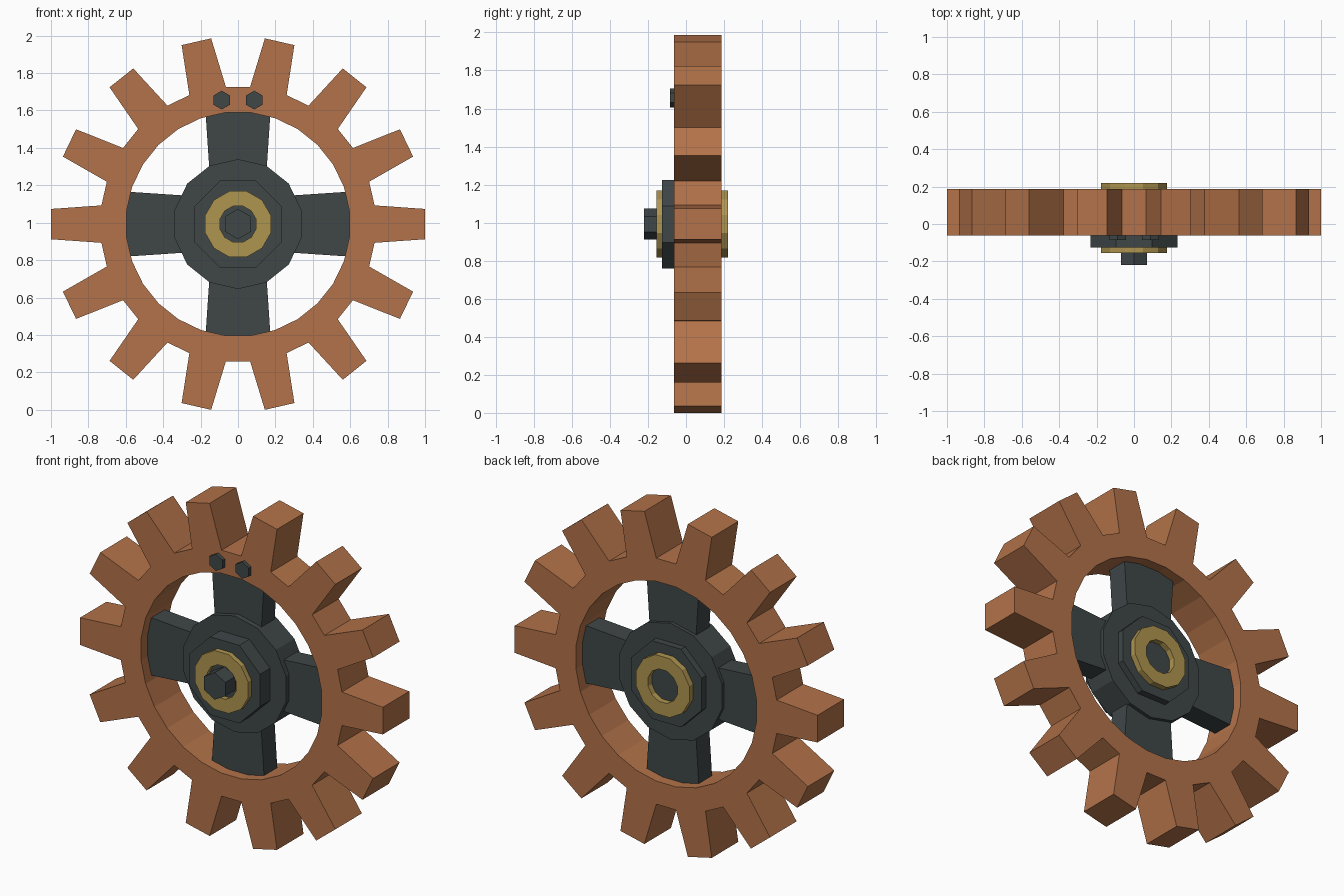
import bpy, bmesh
from math import sin, cos, pi, radians

cube = bpy.data.objects.get("Cube")
if cube:
    bpy.data.objects.remove(cube)

AXIS_Z = 0.9925
TEETH = 14


def material(name, rgb):
    mat = bpy.data.materials.new(name)
    mat.use_nodes = True
    mat.diffuse_color = (*rgb, 1)
    mat.node_tree.nodes["Principled BSDF"].inputs["Base Color"].default_value = (*rgb, 1)
    return mat


copper = material("copper", (0.45, 0.17, 0.067))
iron = material("dark iron", (0.05, 0.062, 0.064))
brass = material("brass", (0.43, 0.30, 0.08))


def ring(sides, radius, offset=0.0):
    """Regular polygon; offset is measured in steps."""
    return [(radius * cos(2 * pi * (i + offset) / sides),
             radius * sin(2 * pi * (i + offset) / sides)) for i in range(sides)]


def finish(name, bm, mat):
    bmesh.ops.recalc_face_normals(bm, faces=bm.faces)
    mesh = bpy.data.meshes.new(name)
    bm.to_mesh(mesh)
    bm.free()
    mesh.materials.append(mat)
    obj = bpy.data.objects.new(name, mesh)
    bpy.context.collection.objects.link(obj)
    return obj


def prism(name, outline, front, back, mat, centre=(0, 0)):
    """Solid plate running from front to back along y."""
    bm = bmesh.new()
    ends = [[bm.verts.new((x + centre[0], y, z + centre[1] + AXIS_Z)) for x, z in outline]
            for y in (front, back)]
    bm.faces.new(ends[0])
    bm.faces.new(ends[1])
    for i in range(len(outline)):
        j = (i + 1) % len(outline)
        bm.faces.new((ends[0][i], ends[0][j], ends[1][j], ends[1][i]))
    return finish(name, bm, mat)


def tube(name, outer, inner, front, back, mat, tips=None):
    """Ring with a matching hole; tips maps an edge index to its tooth tip points."""
    bm = bmesh.new()
    n = len(outer)
    tips = tips or {}

    def layer(points, y):
        return [bm.verts.new((x, y, z + AXIS_Z)) for x, z in points]

    o, h = ([layer(p, y) for y in (front, back)] for p in (outer, inner))
    for i in range(n):
        j = (i + 1) % n
        for k in range(2):
            bm.faces.new((o[k][i], o[k][j], h[k][j], h[k][i]))
        bm.faces.new((h[0][i], h[0][j], h[1][j], h[1][i]))
        # Outer wall, following the tooth where there is one
        paths = [[o[k][i], o[k][j]] for k in range(2)]
        if i in tips:
            paths = [[o[k][i], *layer(tips[i], y), o[k][j]]
                     for k, y in enumerate((front, back))]
            for path in paths:
                bm.faces.new(path)
        for a in range(len(paths[0]) - 1):
            bm.faces.new((paths[0][a], paths[0][a + 1], paths[1][a + 1], paths[1][a]))
    return finish(name, bm, mat)


# Toothed rim
root, tips = [], {}
for t in range(TEETH):
    angle = 2 * pi * t / TEETH
    for s in (-1, 1):
        a = angle + s * radians(7.8)
        root.append((0.737 * cos(a), 0.737 * sin(a)))
    tips[2 * t] = [(cos(angle) - s * 0.081 * sin(angle),
                    sin(angle) + s * 0.081 * cos(angle)) for s in (-1, 1)]
tube("toothed_rim", root, ring(2 * TEETH, 0.6, -0.5), -0.0625, 0.1875, copper, tips)

# Four flared spokes
spoke = [(0.2, -0.147), (0.574, -0.172), (0.599, -0.067),
         (0.599, 0.067), (0.574, 0.172), (0.2, 0.147)]
for q, side in enumerate(("left", "top", "right", "bottom")):
    c, s = cos(q * pi / 2), sin(q * pi / 2)
    prism(side + "_spoke", [(x * c - z * s, x * s + z * c) for x, z in spoke],
          0.0, 0.125, iron)

# Hub, its stepped collar and the brass bushing at both ends
prism("hub", ring(14, 0.347, 0.5), -0.03, 0.145, iron)
prism("hub_collar", ring(8, 0.252, 0.5), -0.125, 0.185, iron)
for name, front, back in (("front", -0.155, -0.12), ("back", 0.18, 0.22)):
    tube(name + "_bushing", ring(12, 0.182, 0.5), ring(12, 0.1, 0.5), front, back, brass)

# Axle bolt and the pair of small rim bolts
prism("axle_bolt", ring(6, 0.081, 0.5), -0.22, -0.12, iron)
for name, x in (("left", 0.087), ("right", -0.087)):
    prism(name + "_rim_bolt", ring(6, 0.05, 0.5), -0.085, -0.05, iron, (x, 0.663))
